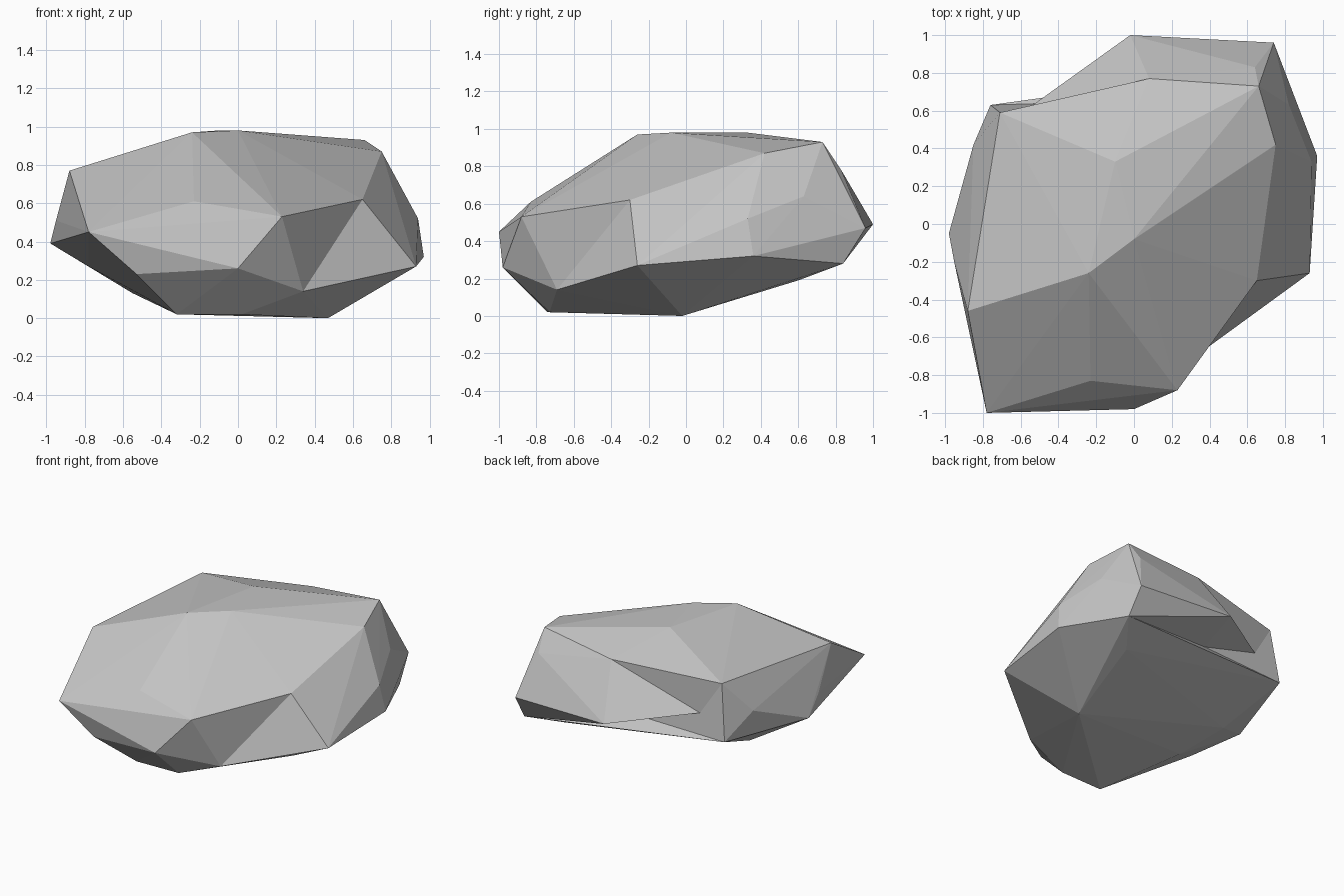
import bpy
import bmesh

default_cube = bpy.data.objects.get("Cube")
if default_cube:
    bpy.data.objects.remove(default_cube, do_unlink=True)

# Corners of the upper cap
crown = {
    "peak_front": (-.24, -.26, .97),
    "peak_middle": (0, -.08, .98),
    "peak_back": (-.1, .33, .98),
    "shoulder_front_right": (-.88, -.46, .77),
    "shoulder_right": (-.76, .06, .78),
    "shoulder_back_right": (-.71, .59, .82),
    "shoulder_back": (.08, .77, .86),
    "shoulder_back_left": (.66, .73, .93),
    "shoulder_left": (.75, .42, .87),
    "shoulder_front_left": (.26, -.27, .79),
    "corner_back_left": (.64, .83, .78),
}

# Corners around the widest part
belt = {
    "brow_front": (-.23, -.83, .61),
    "tip_front_right": (-.78, -1, .45),
    "nose_front": (.23, -.88, .53),
    "chin_front": (0, -.98, .26),
    "ridge_front_left": (.65, -.3, .62),
    "tip_left": (.93, -.26, .27),
    "cheek_left_upper": (.94, .33, .52),
    "cheek_left_lower": (.97, .36, .32),
    "cheek_back_left": (.82, .63, .64),
    "tip_back_left": (.74, .96, .47),
    "tip_back": (-.02, 1, .49),
    "cheek_back_right": (-.85, .42, .59),
    "tip_back_right": (-.76, .63, .41),
    "tip_right": (-.98, -.05, .39),
    "cheek_right": (-.95, -.21, .51),
}

# Corners of the underside
base = {
    "foot_front": (.02, -.73, .02),
    "foot_front_right": (-.32, -.74, .02),
    "foot_left": (.47, -.02, 0),
    "heel_front_right": (-.53, -.95, .23),
    "heel_front_left": (.34, -.69, .14),
    "heel_left": (.67, -.18, .15),
    "heel_back_left": (.75, .84, .28),
    "belly_left": (.57, .6, .19),
    "belly_back": (-.12, .5, .28),
    "belly_right": (-.55, -.17, .13),
    "belly_back_right": (-.65, .17, .22),
    "heel_right": (-.78, -.33, .27),
}

bm = bmesh.new()
corners = {}
for group in (crown, belt, base):
    for name, position in group.items():
        corners[name] = bm.verts.new(position)

# Faceted outer body
bmesh.ops.convex_hull(bm, input=list(bm.verts), use_existing_faces=False)
inner = [v for v in bm.verts if not v.link_faces]
bmesh.ops.delete(bm, geom=inner, context='VERTS')
corners = {name: v for name, v in corners.items() if v.is_valid}


def crease(first, second):
    """Turn the edge between two corners so the quad folds inward."""
    if first in corners and second in corners:
        edge = bm.edges.get((corners[first], corners[second]))
        if edge and len(edge.link_faces) == 2:
            bmesh.utils.edge_rotate(edge, True)


def dent(name, position, rim_names):
    """Replace the faces inside a rim by a fan around a sunken corner."""
    rim = {corners[n] for n in rim_names if n in corners}
    patch = [f for f in bm.faces if all(v in rim for v in f.verts)]
    if not patch:
        return
    border = []
    for face in patch:
        for loop in face.loops:
            if sum(f in patch for f in loop.edge.link_faces) == 1:
                border.append((loop.vert, loop.link_loop_next.vert))
    bmesh.ops.delete(bm, geom=patch, context='FACES')
    corners[name] = bm.verts.new(position)
    for start, end in border:
        bm.faces.new((start, end, corners[name]))


# Fold on the front left side
crease("nose_front", "tip_left")

# Hollow and undercut at the back
dent("hollow_back_right", (-.55, .62, .57),
     ["tip_back", "shoulder_back", "shoulder_back_right", "tip_back_right"])
dent("undercut_back", (-.08, .65, .43),
     ["tip_back", "hollow_back_right", "tip_back_right",
      "belly_back", "heel_back_left"])

bmesh.ops.recalc_face_normals(bm, faces=list(bm.faces))
mesh = bpy.data.meshes.new("boulder")
bm.to_mesh(mesh)
bm.free()

# Plain stone colour
stone = bpy.data.materials.new("stone_grey")
stone.use_nodes = True
colour = (.55, .55, .55, 1)
stone.diffuse_color = colour
for node in stone.node_tree.nodes:
    if node.type == 'BSDF_PRINCIPLED':
        node.inputs["Base Color"].default_value = colour
mesh.materials.append(stone)

boulder = bpy.data.objects.new("boulder", mesh)
bpy.context.scene.collection.objects.link(boulder)
